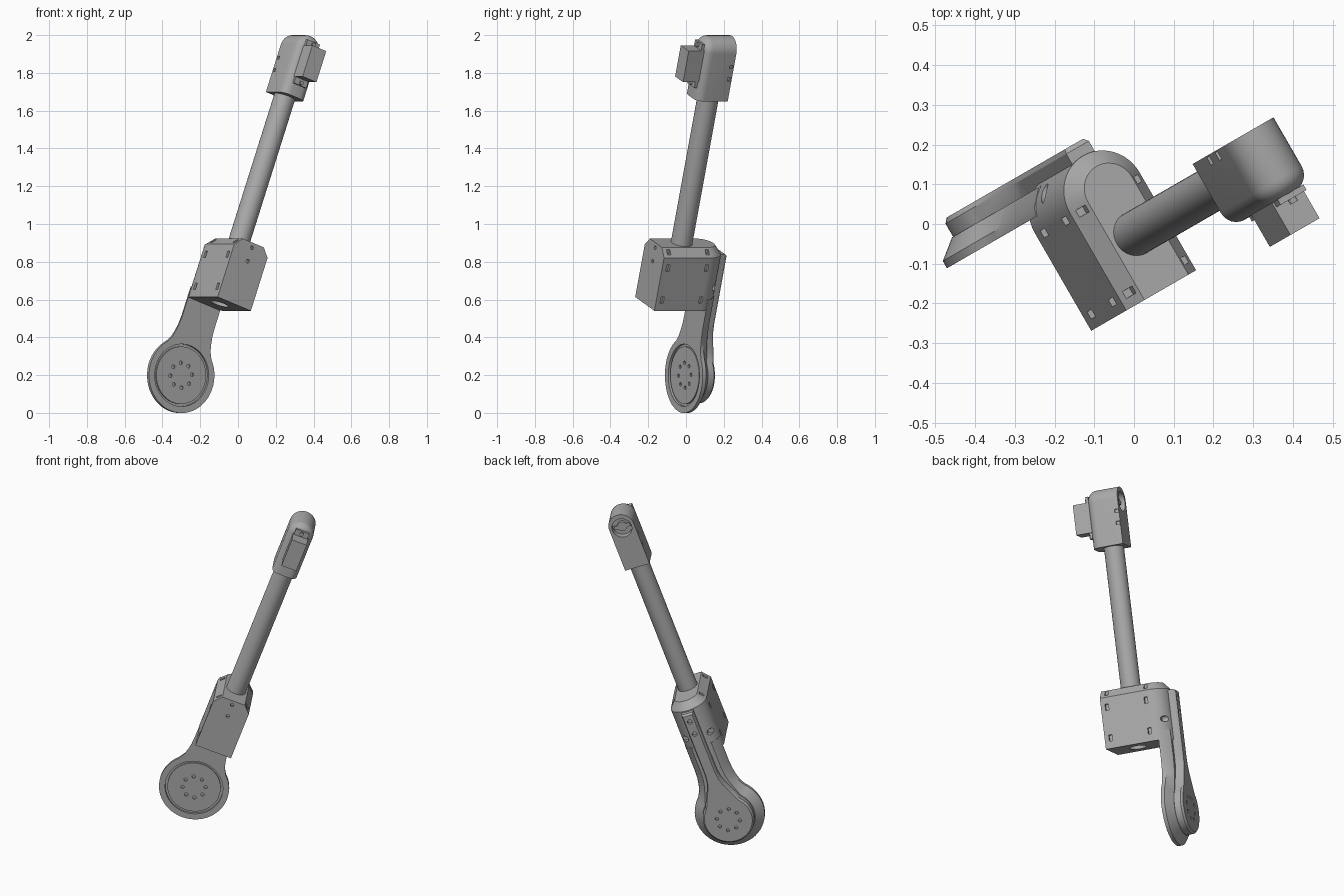
import bpy, bmesh
from math import radians, pi, sin, cos
from mathutils import Matrix, Vector

old = bpy.data.objects.get("Cube")
if old:
    bpy.data.objects.remove(old, do_unlink=True)

# The arm is built upright, then leaned and turned into place
POSE = (Matrix.Rotation(radians(30), 4, 'Z') @ Matrix.Rotation(radians(20), 4, 'Y')
        @ Matrix.Translation((-0.316, 0, 0)))
HUB_Z = 0.097       # height of the joint hub
CAP_Z = 1.934       # centre of the rounded head cap

grey = bpy.data.materials.new("plain grey")
grey.use_nodes = True
grey.diffuse_color = (0.4, 0.4, 0.4, 1)
grey.node_tree.nodes["Principled BSDF"].inputs["Base Color"].default_value = (0.4, 0.4, 0.4, 1)


def make(name, bm):
    bmesh.ops.recalc_face_normals(bm, faces=bm.faces)
    mesh = bpy.data.meshes.new(name)
    bm.to_mesh(mesh)
    bm.free()
    mesh.materials.append(grey)
    ob = bpy.data.objects.new(name, mesh)
    bpy.context.collection.objects.link(ob)
    return ob


def loft(name, rings):
    """Skin between rings of equal point count and cap both ends."""
    bm = bmesh.new()
    loops = [[bm.verts.new(p) for p in ring] for ring in rings]
    n = len(loops[0])
    for a, b in zip(loops, loops[1:]):
        for i in range(n):
            j = (i + 1) % n
            bm.faces.new((a[i], a[j], b[j], b[i]))
    bm.faces.new(loops[0])
    bm.faces.new(loops[-1])
    return make(name, bm)


def add_box(bm, centre, size):
    m = Matrix.Translation(centre) @ Matrix.Diagonal((*size, 1))
    bmesh.ops.create_cube(bm, size=1, matrix=m)


def add_cyl(bm, centre, radius, length, axis='Y', sides=32):
    turn = {'X': Matrix.Rotation(pi / 2, 4, 'Y'),
            'Y': Matrix.Rotation(pi / 2, 4, 'X'), 'Z': Matrix()}[axis]
    bmesh.ops.create_cone(bm, cap_ends=True, segments=sides, radius1=radius, radius2=radius,
                          depth=length, matrix=Matrix.Translation(centre) @ turn)


def cut(ob, bm):
    """Subtract the cutter mesh from an object."""
    cutter = make("cutter", bm)
    cutter.hide_render = True
    mod = ob.modifiers.new("cut", 'BOOLEAN')
    mod.object = cutter
    mod.solver = 'EXACT'
    bpy.context.view_layer.objects.active = ob
    bpy.ops.object.modifier_apply(modifier=mod.name)
    bpy.data.objects.remove(cutter, do_unlink=True)


def bolt_holes(bm, y):
    for k in range(8):
        a = k * pi / 4 + radians(22)
        add_cyl(bm, (0.066 * cos(a), y, HUB_Z + 0.066 * sin(a)), 0.01, 0.03, sides=12)


def paddle(y, rad, half, top):
    """Round hub with a filleted neck rising from it."""
    steps = 40
    arc = [radians(45 - 270 * i / steps) for i in range(steps + 1)]
    pts = [(rad * cos(a), HUB_Z + rad * sin(a)) for a in arc]
    flare = 0.707 * rad - half
    neck = [(half + flare * k, z) for k, z in
            ((0.5, 0.275), (0.26, 0.31), (0.08, 0.35), (0, 0.4), (0, top))]
    pts += [(-x, z) for x, z in neck] + neck[::-1]
    return [(x, y, z) for x, z in pts]


def tub(z, inset):
    """Flat-fronted plan with a half-round back."""
    r = 0.108 - inset
    back = [(r * cos(pi * i / 24), 0.105 + r * sin(pi * i / 24), z) for i in range(25)]
    return [(r, -0.179, z)] + back + [(-r, -0.179, z)]


def arch(y, inset):
    """Upright outline with a half-round top."""
    r = 0.074 - inset
    cap = [(r * cos(pi * i / 24), y, CAP_Z + r * sin(pi * i / 24)) for i in range(25)]
    return [(r, y, 1.666)] + cap + [(-r, y, 1.666)]


# Joint lever: wide front plate tapering to a waist
lever = loft("lever_front_plate", [paddle(0.139, 0.2, 0.104, 0.56), paddle(0.16, 0.2, 0.098, 0.56),
                                   paddle(0.2, 0.15, 0.06, 0.56)])
bm = bmesh.new()
add_cyl(bm, (0, 0.139, HUB_Z), 0.165, 0.028, sides=64)
cut(lever, bm)

# Raised front disc with its bolt circle
bm = bmesh.new()
add_cyl(bm, (0, 0.155, HUB_Z), 0.152, 0.022, sides=64)
disc = make("hub_front_disc", bm)
bm = bmesh.new()
bolt_holes(bm, 0.144)
cut(disc, bm)

# Back plate with a narrow spine running up the housing
spine = loft("lever_back_plate", [paddle(0.19, 0.147, 0.035, 0.79), paddle(0.238, 0.147, 0.035, 0.79),
                                  paddle(0.25, 0.137, 0.028, 0.78)])
bm = bmesh.new()
bolt_holes(bm, 0.25)
for z in (0.66, 0.74):
    add_cyl(bm, (0, 0.25, z), 0.014, 0.04, sides=16)
cut(spine, bm)

# Housing with chamfered top, nut slots and bolt holes
housing = loft("housing", [tub(0.499, 0), tub(0.797, 0), tub(0.842, 0.04)])
bm = bmesh.new()
for side in (-1, 1):
    for y in (-0.143, 0.093):
        for z in (0.56, 0.74):
            add_box(bm, (side * 0.108, y, z), (0.03, 0.02, 0.036))
        add_box(bm, (side * 0.09, y, 0.825), (0.03, 0.02, 0.03))
    add_cyl(bm, (side * 0.075, 0.19, 0.62), 0.018, 0.06, sides=16)
for z in (0.74, 0.815):
    add_cyl(bm, (0, -0.179, z), 0.01, 0.03, sides=12)
add_cyl(bm, (0, -0.022, 0.499), 0.05, 0.16, 'Z')
cut(housing, bm)

# Long tube
bm = bmesh.new()
add_cyl(bm, (0, -0.022, 1.25), 0.057, 0.9, 'Z', 48)
make("tube", bm)

# Head with rounded front edges, back socket and side slots
steps = [i * pi / 12 for i in range(7)]
head = loft("head", [arch(0.057, 0)] + [arch(-0.085 - 0.045 * sin(t), 0.045 * (1 - cos(t)))
                                        for t in steps])
bm = bmesh.new()
add_cyl(bm, (0, 0.057, CAP_Z - 0.01), 0.057, 0.08, sides=48)
for side in (-1, 1):
    for z in (1.79, 1.86):
        add_box(bm, (side * 0.074, 0.042, z), (0.02, 0.022, 0.018))
cut(head, bm)

# Output horn inside the socket
bm = bmesh.new()
add_cyl(bm, (0, 0.022, CAP_Z - 0.01), 0.028, 0.03)
add_box(bm, (0, 0.03, CAP_Z - 0.01), (0.095, 0.012, 0.022))
make("output_horn", bm)

# Motor block with mounting ears and a screw
bm = bmesh.new()
add_box(bm, (0.003, -0.165, 1.853), (0.09, 0.112, 0.175))
make("motor_block", bm)
bm = bmesh.new()
add_box(bm, (0.003, -0.135, 1.853), (0.08, 0.016, 0.245))
make("motor_ears", bm)
bm = bmesh.new()
for z in (1.745, 1.96):
    add_cyl(bm, (0.003, -0.146, z), 0.011, 0.018, sides=16)
make("motor_screws", bm)

# Smooth the round parts and move everything into the pose
bpy.ops.object.select_all(action='DESELECT')
for ob in bpy.context.collection.objects:
    if ob.type == 'MESH' and ob.data.materials and ob.data.materials[0] == grey:
        ob.matrix_world = POSE
        ob.select_set(True)
        bpy.context.view_layer.objects.active = ob
bpy.ops.object.shade_smooth_by_angle(angle=radians(30))
